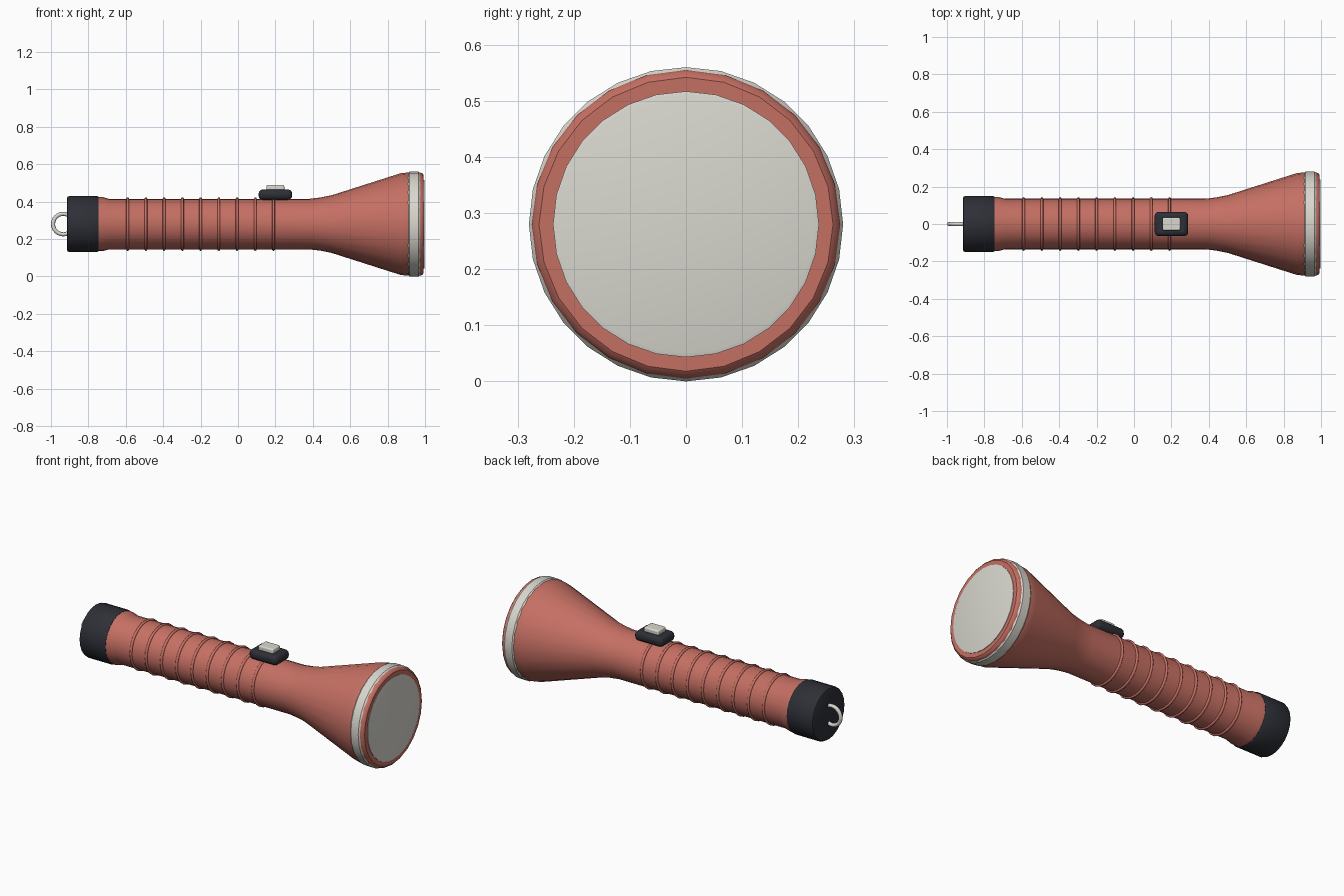
import bpy
from math import pi, cos, sin

AXIS_Z = 0.28

if "Cube" in bpy.data.objects:
    bpy.data.objects.remove(bpy.data.objects["Cube"], do_unlink=True)


def material(name, rgb):
    m = bpy.data.materials.new(name)
    m.use_nodes = True
    colour = (*rgb, 1.0)
    m.diffuse_color = colour
    bsdf = m.node_tree.nodes["Principled BSDF"]
    bsdf.inputs["Base Color"].default_value = colour
    bsdf.inputs["Roughness"].default_value = 0.6
    return m


RED = material("coral red", (0.56, 0.16, 0.125))
DARK = material("dark slate", (0.027, 0.029, 0.038))
PALE = material("pale grey", (0.69, 0.68, 0.62))


def finish(ob, name, mat, angle=35):
    ob.name = name
    ob.data.materials.append(mat)
    bpy.ops.object.select_all(action="DESELECT")
    ob.select_set(True)
    bpy.context.view_layer.objects.active = ob
    bpy.ops.object.shade_smooth_by_angle(angle=angle * pi / 180)
    return ob


def lathe(name, profile, sides, mat):
    """Closed solid turned round the long axis from (x, radius) points."""
    verts = [(x, r * sin(2 * pi * i / sides), AXIS_Z + r * cos(2 * pi * i / sides))
             for x, r in profile for i in range(sides)]
    faces = []
    for ring in range(len(profile) - 1):
        a, b = ring * sides, (ring + 1) * sides
        for i in range(sides):
            j = (i + 1) % sides
            faces.append((a + i, a + j, b + j, b + i))
    faces.append(tuple(reversed(range(sides))))
    faces.append(tuple(range(len(verts) - sides, len(verts))))
    mesh = bpy.data.meshes.new(name)
    mesh.from_pydata(verts, [], faces)
    ob = bpy.data.objects.new(name, mesh)
    bpy.context.collection.objects.link(ob)
    return finish(ob, name, mat)


def torus(name, x, major, minor, rotation, mat, segments):
    bpy.ops.mesh.primitive_torus_add(
        major_radius=major, minor_radius=minor, major_segments=segments,
        minor_segments=8, location=(x, 0, AXIS_Z), rotation=rotation)
    return finish(bpy.context.object, name, mat, 60)


def rounded_box(name, centre, size, bevel, mat):
    bpy.ops.mesh.primitive_cube_add(size=1, location=centre)
    ob = bpy.context.object
    ob.scale = size
    bpy.ops.object.transform_apply(location=False, rotation=False, scale=True)
    mod = ob.modifiers.new("rounding", "BEVEL")
    mod.width, mod.segments = bevel, 3
    return finish(ob, name, mat)


# Handle and flared head
lathe("body", [(-0.78, 0.145), (-0.725, 0.145), (-0.69, 0.135), (0.38, 0.135),
               (0.44, 0.142), (0.5, 0.154), (0.87, 0.272), (0.90, 0.275),
               (0.975, 0.275), (0.985, 0.272), (0.993, 0.262)], 24, RED)

# Head band and lens
lathe("head_band", [(0.908, 0.272), (0.918, 0.28), (0.965, 0.28),
                    (0.976, 0.272)], 28, PALE)
lathe("lens", [(0.97, 0.237), (0.996, 0.237), (0.998, 0.23)], 28, PALE)

# Tail cap and hanging ring
lathe("tail_cap", [(-0.915, 0.138), (-0.911, 0.146), (-0.902, 0.15),
                   (-0.755, 0.15), (-0.746, 0.146), (-0.742, 0.138)], 24, DARK)
torus("hanging_ring", -0.934, 0.055, 0.011, (pi / 2, 0, 0), PALE, 24)

# Grip ridges
for i in range(9):
    torus(f"grip_ridge_{i + 1}", -0.59 + i * 0.0975, 0.136, 0.0075,
          (0, pi / 2, 0), RED, 24)

# Sliding switch
rounded_box("switch_base", (0.2, 0, 0.4375), (0.18, 0.13, 0.055), 0.022, DARK)
rounded_box("switch_button", (0.2, 0, 0.47), (0.095, 0.07, 0.038), 0.008, PALE)
